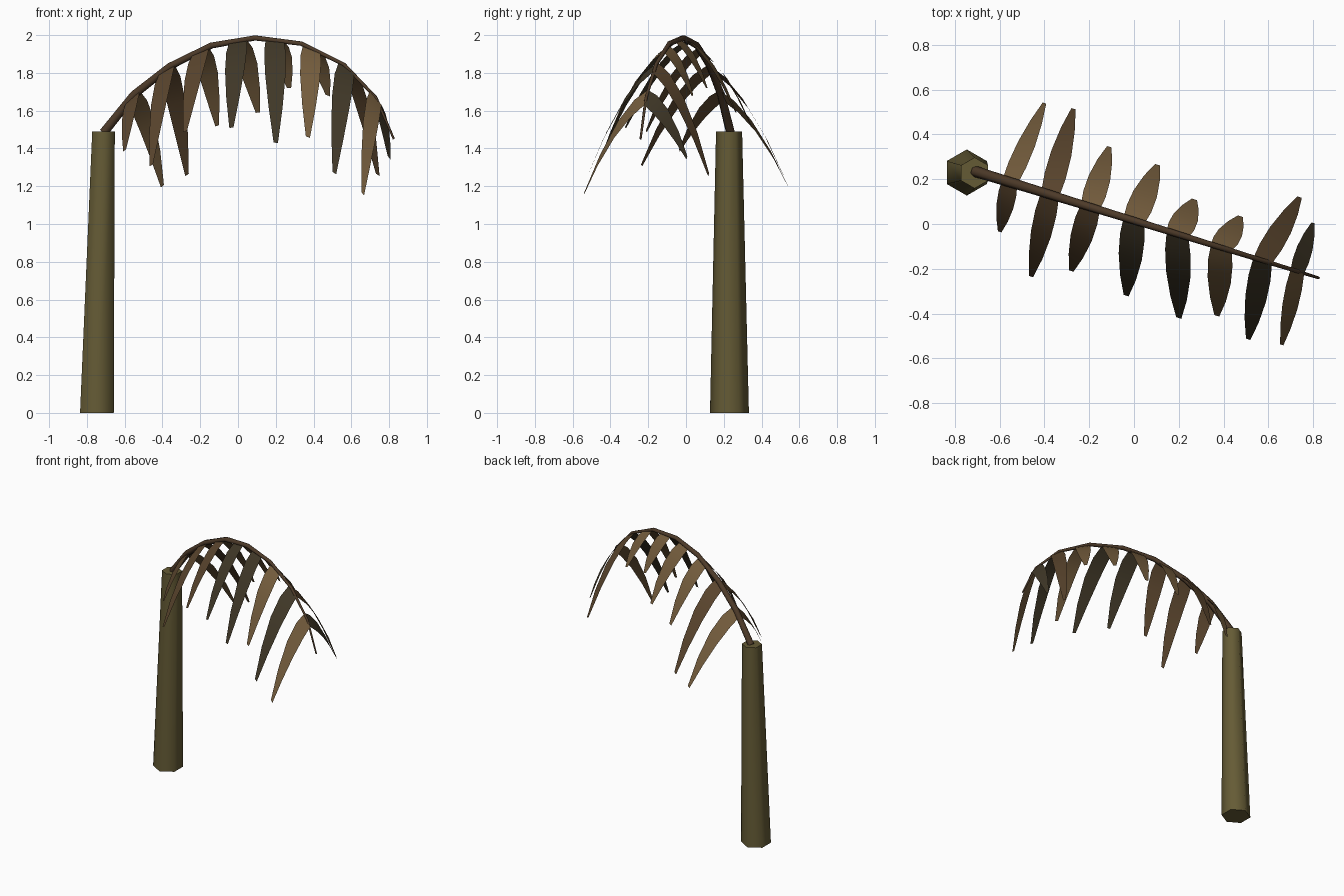
import bpy
import math
from mathutils import Vector

if "Cube" in bpy.data.objects:
    bpy.data.objects.remove(bpy.data.objects["Cube"])

N = Vector((0.296, 0.955, 0))       # sideways direction of the frond


def material(name, rgb):
    m = bpy.data.materials.new(name)
    m.diffuse_color = (*rgb, 1)
    m.use_nodes = True
    m.node_tree.nodes["Principled BSDF"].inputs["Base Color"].default_value = m.diffuse_color
    return m


TAN = material("tan leaf", (0.17, 0.105, 0.045))
BROWN = material("brown leaf", (0.10, 0.058, 0.026))
DARK = material("dark leaf", (0.05, 0.038, 0.02))
STEM = material("stem brown", (0.075, 0.043, 0.022))
BARK = material("trunk olive", (0.13, 0.105, 0.036))


def make(name, verts, faces, mat, angle=65):
    mesh = bpy.data.meshes.new(name)
    mesh.from_pydata(verts, [], faces)
    ob = bpy.data.objects.new(name, mesh)
    bpy.context.collection.objects.link(ob)
    mesh.materials.append(mat)
    bpy.ops.object.select_all(action='DESELECT')
    ob.select_set(True)
    bpy.context.view_layer.objects.active = ob
    bpy.ops.object.shade_smooth_by_angle(angle=math.radians(angle))
    return ob


def tube(name, rings, sides, mat):
    """Capped tube; each ring is (centre, radius, axis a, axis b)."""
    verts, faces = [], []
    for c, r, a, b in rings:
        for k in range(sides):
            t = 2 * math.pi * k / sides
            verts.append(c + r * (a * math.cos(t) + b * math.sin(t)))
    for i in range(len(rings) - 1):
        for k in range(sides):
            j = (k + 1) % sides
            faces.append((i * sides + k, i * sides + j,
                          (i + 1) * sides + j, (i + 1) * sides + k))
    last = (len(rings) - 1) * sides
    faces.append(tuple(reversed(range(sides))))
    faces.append(tuple(range(last, last + sides)))
    return make(name, verts, faces, mat)


# Leaning hexagonal trunk
Y, MX = Vector((0, 1, 0)), Vector((-1, 0, 0))
tube("trunk", [(Vector((-0.747, 0.23, 0)), 0.103, Y, MX),
               (Vector((-0.712, 0.228, 1.49)), 0.069, Y, MX)], 6, BARK)

# Arched frond stem
ARCH = [(-0.71, 1.485), (-0.55, 1.685), (-0.36, 1.835), (-0.14, 1.945), (0.09, 1.985),
        (0.335, 1.955), (0.56, 1.845), (0.73, 1.67), (0.825, 1.45)]


def on_stem(x, z):
    return Vector((x, 0.235 - 0.31 * (x + 0.71), z))


def stem_at(x):
    for (x0, z0), (x1, z1) in zip(ARCH, ARCH[1:]):
        if x <= x1:
            return on_stem(x, z0 + (z1 - z0) * (x - x0) / (x1 - x0))


pts = [on_stem(*p) for p in ARCH]
rings = []
for i, p in enumerate(pts):
    t = (pts[min(i + 1, len(pts) - 1)] - pts[max(i - 1, 0)]).normalized()
    rings.append((p, 0.025 - 0.019 * i / (len(pts) - 1), N, t.cross(N)))
tube("frond_stem", rings, 6, STEM)

# Drooping leaflets: (root x, width, tip on +y side, colour, tip on -y side, colour)
PAIRS = [
    (-0.555, 0.105, (-0.40, 0.54, 1.20), TAN, (-0.60, -0.035, 1.39), BROWN),
    (-0.375, 0.11, (-0.27, 0.515, 1.26), BROWN, (-0.46, -0.235, 1.31), BROWN),
    (-0.195, 0.11, (-0.11, 0.345, 1.52), TAN, (-0.28, -0.21, 1.49), BROWN),
    (0.00, 0.115, (0.105, 0.265, 1.59), TAN, (-0.035, -0.32, 1.51), DARK),
    (0.195, 0.12, (0.27, 0.11, 1.72), TAN, (0.20, -0.42, 1.43), DARK),
    (0.39, 0.12, (0.475, 0.035, 1.68), TAN, (0.37, -0.41, 1.46), TAN),
    (0.575, 0.12, (0.74, 0.12, 1.26), BROWN, (0.51, -0.515, 1.27), DARK),
    (0.73, 0.12, (0.80, 0.005, 1.35), DARK, (0.66, -0.54, 1.16), TAN),
]
ROWS = [(0, 0.85), (0.22, 1.0), (0.48, 0.95), (0.76, 0.65), (1, 0.2)]


def leaflet(name, x, width, tip, mat):
    root = stem_at(x)
    d = Vector(tip) - root
    # blade width follows the slope of the stem
    across = stem_at(min(x + 0.07, 0.82)) - stem_at(x - 0.07)
    across.z *= 0.8
    across.normalize()
    verts = []
    for t, w in ROWS:
        c = root + Vector((d.x * t, d.y * t, d.z * (0.4 * t + 0.6 * t * t)))
        verts += [c - across * width * w / 2, c + across * width * w / 2]
    faces = [(2 * i, 2 * i + 1, 2 * i + 3, 2 * i + 2) for i in range(len(ROWS) - 1)]
    if tip[1] < root.y:
        faces = [f[::-1] for f in faces]
    make(name, verts, faces, mat, 30)


for i, (x, w, tip_l, mat_l, tip_r, mat_r) in enumerate(PAIRS, 1):
    leaflet(f"leaflet_back_{i}", x, w, tip_l, mat_l)
    leaflet(f"leaflet_front_{i}", x, w, tip_r, mat_r)
